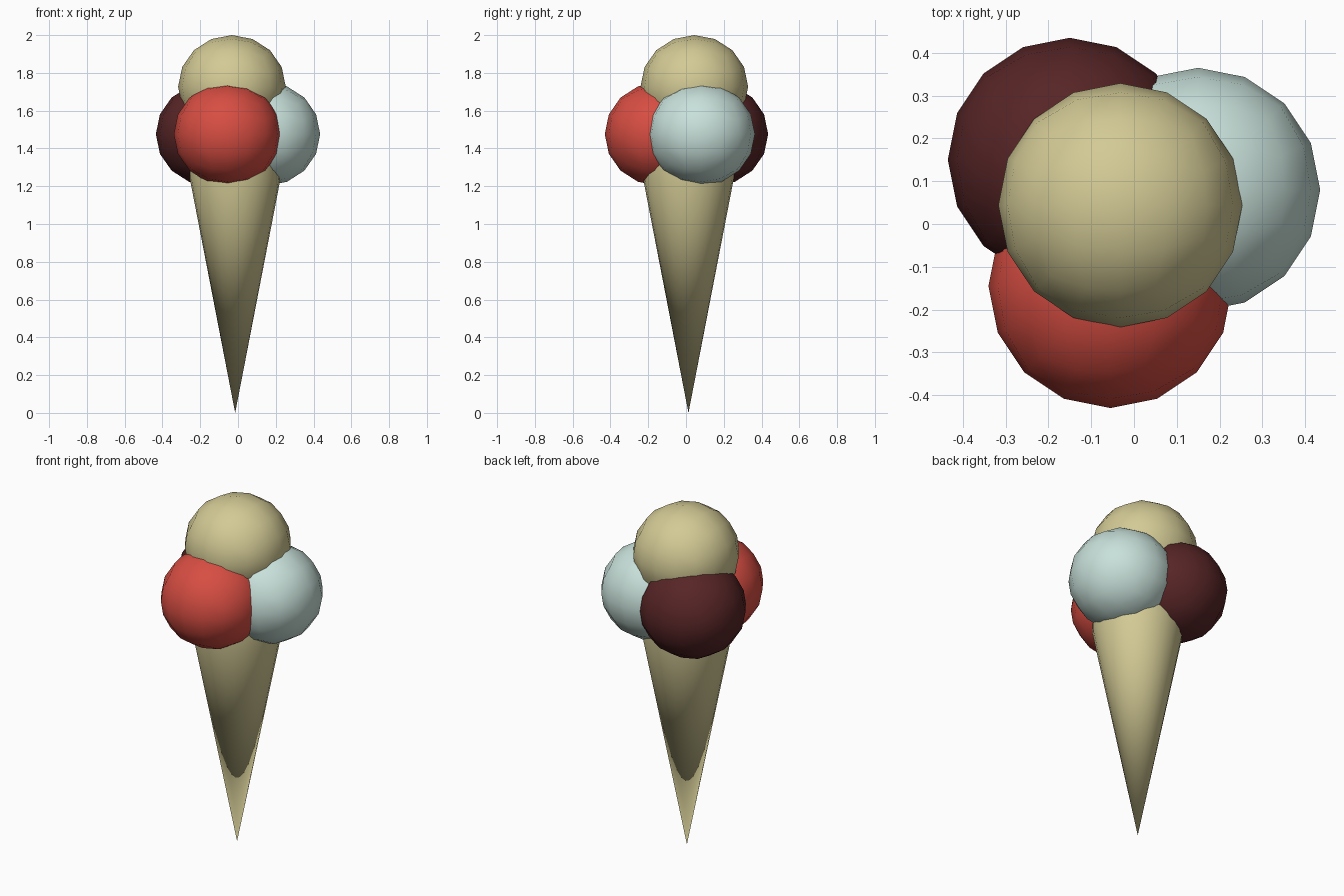
import bpy, bmesh, math

if "Cube" in bpy.data.objects:
    bpy.data.objects.remove(bpy.data.objects["Cube"])


def material(name, rgb):
    m = bpy.data.materials.new(name)
    m.diffuse_color = (*rgb, 1)
    m.use_nodes = True
    m.node_tree.nodes["Principled BSDF"].inputs["Base Color"].default_value = m.diffuse_color
    return m


cream = material("cream", (0.65, 0.59, 0.30))
red = material("strawberry red", (0.68, 0.075, 0.055))
mint = material("pale mint", (0.58, 0.75, 0.70))
brown = material("dark chocolate", (0.095, 0.018, 0.019))


def finish(bm, name, mat, loc):
    bmesh.ops.recalc_face_normals(bm, faces=bm.faces)
    me = bpy.data.meshes.new(name)
    bm.to_mesh(me)
    bm.free()
    ob = bpy.data.objects.new(name, me)
    bpy.context.collection.objects.link(ob)
    ob.location = loc
    me.materials.append(mat)
    bpy.ops.object.select_all(action='DESELECT')
    ob.select_set(True)
    bpy.context.view_layer.objects.active = ob
    bpy.ops.object.shade_smooth_by_angle(angle=math.radians(40))
    return ob


# Scoop: cube with a 4 x 4 grid per side, rounded into a slightly squashed ball
def scoop(name, mat, loc, r=0.285, height=0.2735):
    bm = bmesh.new()
    bmesh.ops.create_cube(bm, size=2)
    bmesh.ops.subdivide_edges(bm, edges=bm.edges[:], cuts=3, use_grid_fill=True)
    for v in bm.verts:
        for i in range(3):
            v.co[i] = math.tan(v.co[i] * math.pi / 4)
        v.co.normalize()
        v.co.x *= r
        v.co.y *= r
        v.co.z *= height
    return finish(bm, name, mat, loc)


scoop("front_scoop", red, (-0.055, -0.145, 1.476))
scoop("right_scoop", mint, (0.15, 0.08, 1.476))
scoop("back_scoop", brown, (-0.15, 0.15, 1.476))
scoop("top_scoop", cream, (-0.032, 0.044, 1.7265))

# Wafer cone: pointed cone with a short straight rim, closed on top
N = 24
bm = bmesh.new()
tip = bm.verts.new((0, 0, 0))
rings = []
for z in (1.24, 1.32):
    rings.append([bm.verts.new((0.24 * math.cos(2 * math.pi * i / N),
                                0.24 * math.sin(2 * math.pi * i / N), z))
                  for i in range(N)])
low, high = rings
for i in range(N):
    j = (i + 1) % N
    bm.faces.new((tip, low[j], low[i]))
    bm.faces.new((low[i], low[j], high[j], high[i]))
bm.faces.new(high)
finish(bm, "wafer_cone", cream, (-0.015, 0.013, 0))
